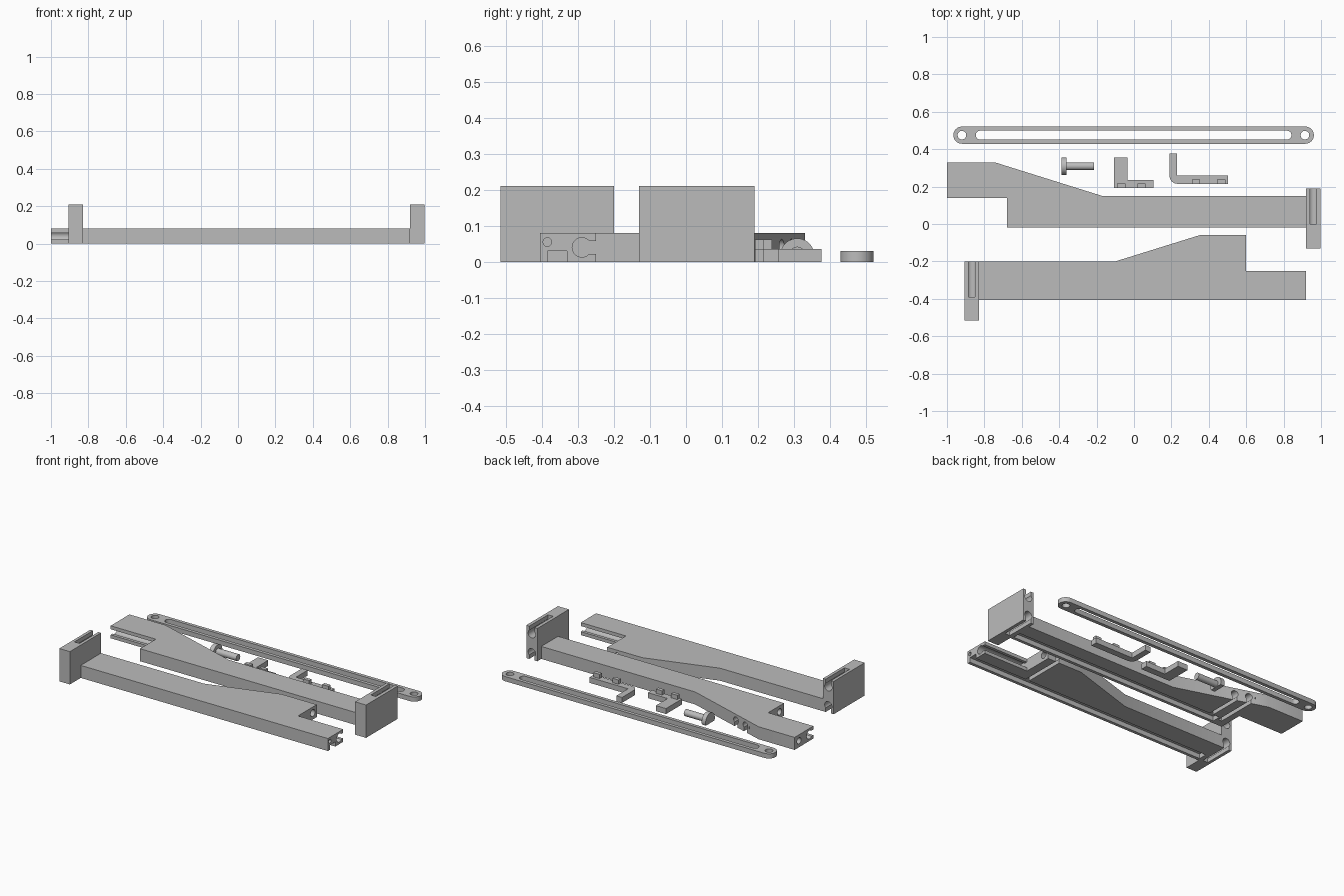
import bpy, bmesh, math

if "Cube" in bpy.data.objects:
    bpy.data.objects.remove(bpy.data.objects["Cube"])

grey = bpy.data.materials.new("grey plastic")
grey.diffuse_color = (0.5, 0.5, 0.5, 1)
grey.use_nodes = True
grey.node_tree.nodes["Principled BSDF"].inputs["Base Color"].default_value = grey.diffuse_color


def prism(name, pts, lo, hi, axis="z"):
    """Extrude a 2D outline along an axis from lo to hi."""
    place = {"z": lambda a, b, t: (a, b, t),
             "x": lambda a, b, t: (t, a, b),
             "y": lambda a, b, t: (a, t, b)}[axis]
    bm = bmesh.new()
    low = [bm.verts.new(place(a, b, lo)) for a, b in pts]
    high = [bm.verts.new(place(a, b, hi)) for a, b in pts]
    bm.faces.new(low)
    bm.faces.new(high)
    n = len(pts)
    for i in range(n):
        j = (i + 1) % n
        bm.faces.new((low[i], low[j], high[j], high[i]))
    bmesh.ops.recalc_face_normals(bm, faces=bm.faces)
    me = bpy.data.meshes.new(name)
    bm.to_mesh(me)
    bm.free()
    me.materials.append(grey)
    ob = bpy.data.objects.new(name, me)
    bpy.context.collection.objects.link(ob)
    return ob


def rect(a0, a1, b0, b1):
    return [(a0, b0), (a1, b0), (a1, b1), (a0, b1)]


def arc(a, b, r, start, end, n=24):
    return [(a + r * math.cos(math.radians(start + (end - start) * i / n)),
             b + r * math.sin(math.radians(start + (end - start) * i / n)))
            for i in range(n + 1)]


def circle(a, b, r):
    return arc(a, b, r, 0, 360)[:-1]


def stadium(a0, a1, b, r):
    return arc(a1, b, r, -90, 90, 12) + arc(a0, b, r, 90, 270, 12)


def keyhole(a, b, r, half, length, turn):
    """Round bore with a straight neck leaving it in direction turn."""
    g = math.degrees(math.asin(half / r))
    pts = arc(0, 0, r, g, 360 - g) + [(length, -half), (length, half)]
    c, s = math.cos(math.radians(turn)), math.sin(math.radians(turn))
    return [(a + x * c - y * s, b + x * s + y * c) for x, y in pts]


def modify(ob, tools, operation="DIFFERENCE"):
    """Apply boolean tools to the part and remove them."""
    for t in tools:
        t.hide_render = True
        m = ob.modifiers.new("boolean", "BOOLEAN")
        m.operation, m.object, m.solver = operation, t, "EXACT"
    dg = bpy.context.evaluated_depsgraph_get()
    dg.update()
    me = bpy.data.meshes.new_from_object(ob.evaluated_get(dg))
    ob.modifiers.clear()
    ob.data = me
    for t in tools:
        bpy.data.objects.remove(t)
    return ob


# Front arm: forked right end, sloped shoulder, groove underneath
front = prism("front_arm", [(-0.83, -0.405), (0.92, -0.405), (0.92, -0.25), (0.6, -0.25),
                            (0.6, -0.06), (0.35, -0.06), (-0.1, -0.2), (-0.83, -0.2)], 0, 0.08)
modify(front, [
    prism("groove", rect(-0.385, -0.33, -0.02, 0.03), -0.82, 0.95, "x"),
    prism("rail", keyhole(-0.289, 0.04, 0.027, 0.018, 0.08, 0), 0.602, 0.95, "x"),
    prism("bore", circle(-0.385, 0.055, 0.012), 0.6, 0.95, "x"),
    prism("cross", keyhole(0.53, 0.042, 0.021, 0.013, 0.08, -90), -0.36, 0.0, "y"),
    prism("step_hole", circle(-0.1, 0.041, 0.022), 0.535, 0.65, "x"),
])

# Back arm: raised left end, slope, two bores across the slope
back = prism("back_arm", [(-1, 0.14), (-0.68, 0.14), (-0.68, -0.02), (0.92, -0.02),
                          (0.92, 0.15), (-0.17, 0.15), (-0.745, 0.33), (-1, 0.33)], 0, 0.08)
modify(back, [
    prism("groove", rect(0.0, 0.055, -0.02, 0.03), -0.6, 0.91, "x"),
    prism("rail", keyhole(0.18, 0.04, 0.027, 0.018, 0.08, 180), -1.05, -0.682, "x"),
    prism("bore", circle(0.285, 0.041, 0.02), -1.05, -0.66, "x"),
    prism("cross_a", keyhole(-0.54, 0.042, 0.021, 0.013, 0.08, -90), 0.03, 0.4, "y"),
    prism("cross_b", keyhole(-0.625, 0.0421, 0.021, 0.013, 0.08, -90), 0.031, 0.4, "y"),
    prism("step_hole", circle(0.025, 0.0415, 0.02), -0.72, -0.62, "x"),
])

# End plates with upper and lower keyhole slots
for name, x0, x1, y0, y1, slot in (("front_end_plate", -0.905, -0.83, -0.515, -0.2, -0.39),
                                   ("back_end_plate", 0.92, 0.998, -0.13, 0.19, 0.0)):
    xc = (x0 + x1) / 2
    plate = prism(name, rect(x0, x1, y0, y1), 0, 0.21)
    modify(plate, [
        prism("top_slot", keyhole(xc, 0.165, 0.026, 0.018, 0.08, 90), slot, y1 + 0.05, "y"),
        prism("bottom_slot", keyhole(xc, 0.045, 0.026, 0.018, 0.08, -90), slot, y1 + 0.05, "y"),
    ])

# Slotted link strap
link = prism("slotted_link", stadium(-0.92, 0.916, 0.475, 0.046), 0, 0.03)
modify(link, [prism("slot", stadium(-0.822, 0.818, 0.475, 0.024), -0.05, 0.1)] +
       [prism("eye", circle(x, 0.475, 0.023), -0.05, 0.1) for x in (-0.92, 0.914)])

# Headed pin with a flat underside
prism("pin_head", arc(0.309, 0.018, 0.047, -22.5, 202.5) +
      [(0.309 - 0.043, 0), (0.309 + 0.043, 0)], -0.388, -0.36, "x")
prism("pin_shaft", circle(0.309, 0.021, 0.021), -0.362, -0.215, "x")

# L-shaped latches with small pegs
short = prism("short_latch", [(-0.107, 0.192), (0.105, 0.192), (0.105, 0.236), (-0.035, 0.236),
                              (-0.035, 0.355), (-0.107, 0.355)], 0, 0.035)
long = prism("long_latch", arc(0.232, 0.257, 0.042, 180, 270, 8) +
             [(0.503, 0.215), (0.503, 0.258), (0.23, 0.258), (0.23, 0.376), (0.19, 0.376)],
             0, 0.035)
for latch, y, pegs in ((short, 0.192, (-0.09, 0.018)), (long, 0.215, (0.31, 0.445))):
    for x in pegs:
        prism(latch.name + "_peg", rect(x, x + 0.044, y, y + 0.024), 0.03, 0.062)

# Smooth the round surfaces and keep the edges sharp
bpy.ops.object.select_all(action="DESELECT")
for ob in bpy.context.scene.objects:
    ob.select_set(True)
    bpy.context.view_layer.objects.active = ob
bpy.ops.object.shade_smooth_by_angle(angle=math.radians(30))
